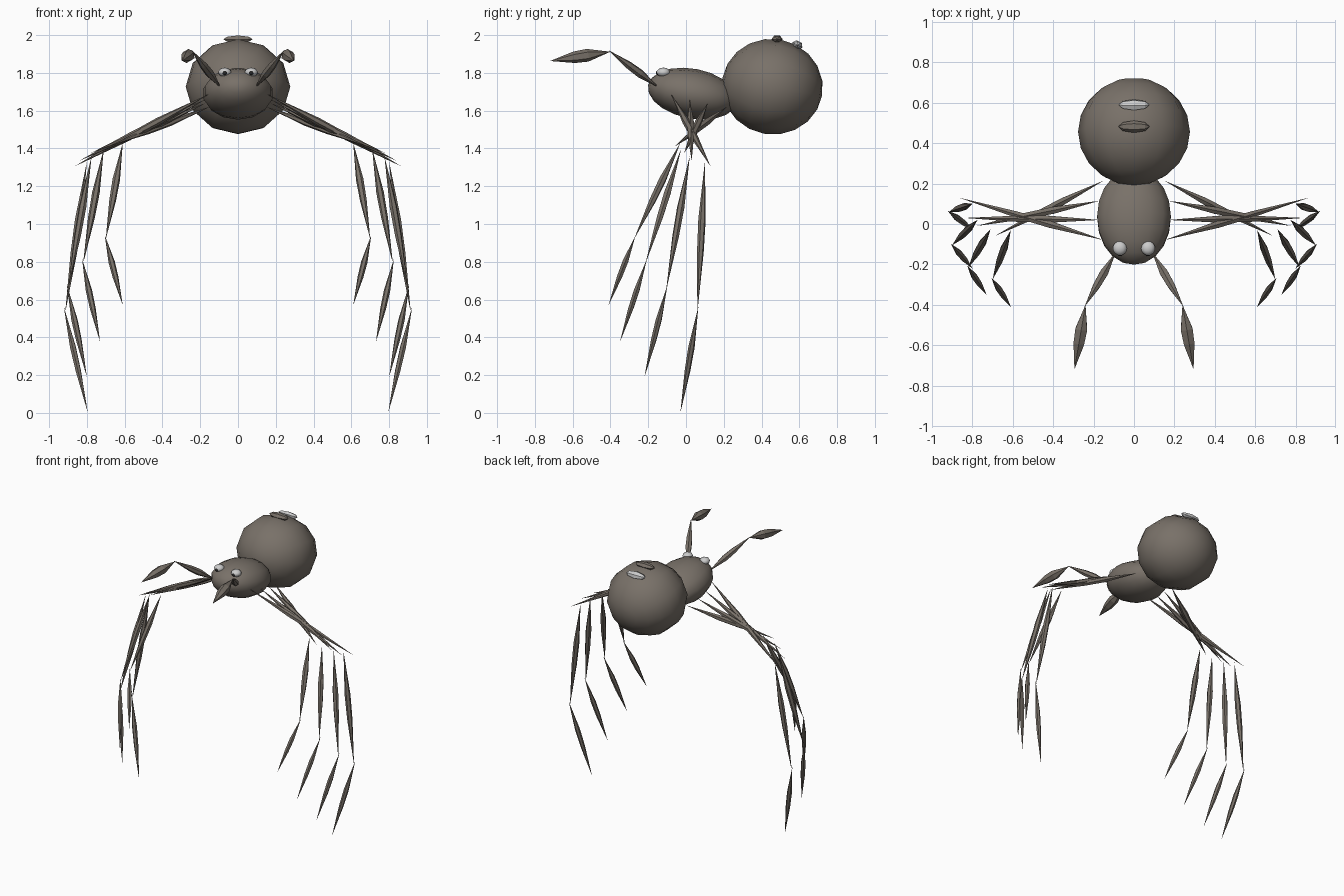
import bpy, bmesh, math
from mathutils import Vector, Matrix

if "Cube" in bpy.data.objects:
    bpy.data.objects.remove(bpy.data.objects["Cube"])


def material(name, c):
    m = bpy.data.materials.new(name)
    m.diffuse_color = (*c, 1)
    m.use_nodes = True
    m.node_tree.nodes["Principled BSDF"].inputs["Base Color"].default_value = m.diffuse_color
    return m


BROWN = material("body_brown", (0.19, 0.165, 0.14))
DARK = material("pupil_dark", (0.02, 0.02, 0.02))
PALE = material("pale_grey", (0.6, 0.6, 0.6))


def finish(bm, name, mat, smooth):
    bmesh.ops.recalc_face_normals(bm, faces=bm.faces[:])
    for f in bm.faces:
        f.smooth = smooth
    me = bpy.data.meshes.new(name)
    bm.to_mesh(me)
    bm.free()
    me.materials.append(mat)
    ob = bpy.data.objects.new(name, me)
    bpy.context.collection.objects.link(ob)
    return ob


def ellipsoid(name, centre, radii, tilt, mat, seg=12, rings=8):
    # sphere with its poles along y, tilted about x
    bm = bmesh.new()
    bmesh.ops.create_uvsphere(bm, u_segments=seg, v_segments=rings, radius=1)
    mtx = (Matrix.Translation(centre) @ Matrix.Rotation(math.radians(tilt), 4, 'X')
           @ Matrix.Diagonal((*radii, 1)) @ Matrix.Rotation(math.pi / 2, 4, 'X'))
    bmesh.ops.transform(bm, matrix=mtx, verts=bm.verts[:])
    return finish(bm, name, mat, True)


def spindle(name, a, b, r, sides=6, mat=BROWN, smooth=False):
    # limb segment pointed at both ends
    a, b = Vector(a), Vector(b)
    q = (b - a).to_track_quat('Z', 'X')
    bm = bmesh.new()
    ends = [bm.verts.new(a), bm.verts.new(b)]
    rings = []
    for t, k in ((0.38, 1.0), (0.6, 0.9)):
        rings.append([bm.verts.new(a.lerp(b, t) + q @ Vector(
            (math.cos(i * math.tau / sides) * r * k, math.sin(i * math.tau / sides) * r * k, 0)))
            for i in range(sides)])
    for i in range(sides):
        j = (i + 1) % sides
        bm.faces.new((ends[0], rings[0][j], rings[0][i]))
        bm.faces.new((rings[0][i], rings[0][j], rings[1][j], rings[1][i]))
        bm.faces.new((rings[1][i], rings[1][j], ends[1]))
    return finish(bm, name, mat, smooth)


# body
ellipsoid("abdomen", (0, 0.457, 1.727), (0.277, 0.268, 0.253), -10, BROWN, 12, 10)
ellipsoid("head_body", (0, 0.035, 1.69), (0.187, 0.24, 0.132), -11, BROWN, 14, 10)

# small ridges on top of the abdomen
for name, y, z, tilt, mat in (("front_ridge", 0.482, 1.978, 0, BROWN),
                              ("rear_ridge", 0.59, 1.948, -28, PALE)):
    bm = bmesh.new()
    bmesh.ops.create_uvsphere(bm, u_segments=6, v_segments=4, radius=1)
    bmesh.ops.transform(bm, verts=bm.verts[:], matrix=Matrix.Translation((0, y, z))
                        @ Matrix.Rotation(math.radians(tilt), 4, 'X')
                        @ Matrix.Diagonal((0.078, 0.03, 0.023, 1)) @ Matrix.Rotation(math.pi / 2, 4, 'Y'))
    finish(bm, name, mat, False)

# legs: hip, first segment tip, knee, ankle, foot
LEGS = [
    ((0.15, 0.215, 1.62), (0.69, -0.06, 1.41), (0.61, -0.03, 1.43), (0.70, -0.275, 0.92), (0.61, -0.41, 0.57)),
    ((0.17, 0.115, 1.64), (0.78, -0.01, 1.375), (0.71, -0.025, 1.40), (0.82, -0.215, 0.79), (0.73, -0.35, 0.375)),
    ((0.17, 0.02, 1.66), (0.84, 0.03, 1.335), (0.775, 0.02, 1.36), (0.90, -0.105, 0.65), (0.80, -0.22, 0.19)),
    ((0.15, -0.08, 1.69), (0.865, 0.13, 1.305), (0.80, 0.10, 1.33), (0.915, 0.06, 0.53), (0.795, -0.03, 0.0)),
]
for s, side in ((1, "right"), (-1, "left")):
    def m(p):
        return (p[0] * s, p[1], p[2])

    for i, (hip, tip, knee, ankle, foot) in enumerate(LEGS, 1):
        spindle(f"{side}_leg_{i}_upper", m(hip), m(tip), 0.02)
        spindle(f"{side}_leg_{i}_middle", m(knee), m(ankle), 0.02)
        up = Vector(ankle).lerp(Vector(foot), -0.06)
        spindle(f"{side}_leg_{i}_lower", m(up), m(foot), 0.017)
    # feelers
    spindle(f"{side}_feeler_base", m((0.09, -0.14, 1.72)), m((0.245, -0.41, 1.92)), 0.023)
    spindle(f"{side}_feeler_tip", m((0.24, -0.4, 1.912)), m((0.295, -0.72, 1.863)), 0.034)
    # eyes
    ellipsoid(f"{side}_eye", (0.07 * s, -0.12, 1.803), (0.035, 0.035, 0.025), 0, PALE, 12, 8)
    ellipsoid(f"{side}_pupil", (0.07 * s, -0.147, 1.80), (0.014, 0.012, 0.013), 0, DARK, 8, 6)
